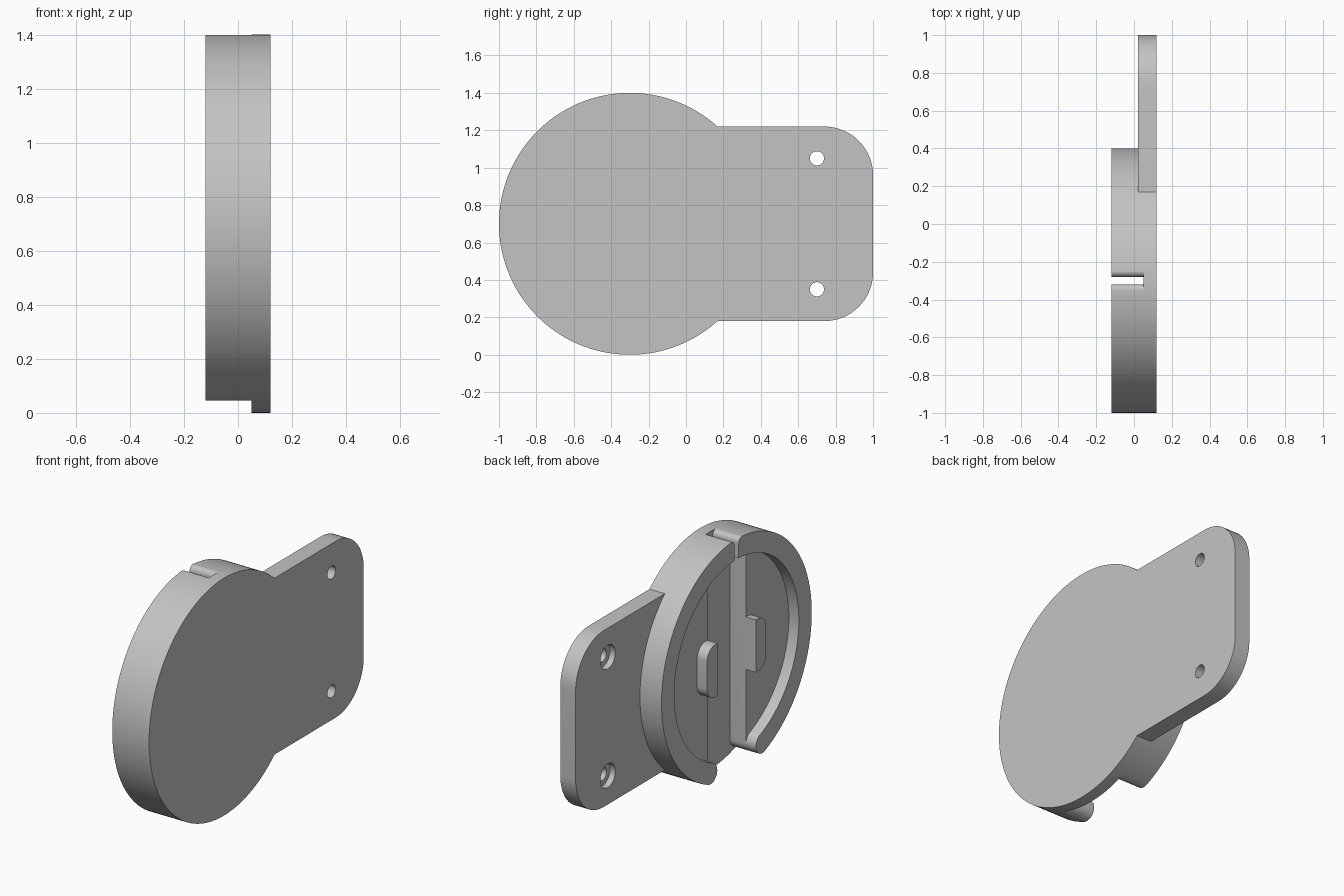
import bpy, bmesh
from math import cos, sin, radians, hypot, degrees, atan2

if "Cube" in bpy.data.objects:
    bpy.data.objects.remove(bpy.data.objects["Cube"], do_unlink=True)

CY, CZ = -0.3, 0.7            # centre of the round housing
OUTER, INNER = 0.7, 0.58      # ring radii
BACK, FRONT = 0.12, -0.12     # closed face and open face along x
FLOOR, DEEP = -0.055, 0.05    # pocket floor and channel floor
HALF = 0.18                   # half width of the channel
OPEN = -0.2                   # cutters start outside the open face

grey = bpy.data.materials.new("light_grey")
grey.use_nodes = True
grey.diffuse_color = (0.55, 0.55, 0.55, 1)
grey.node_tree.nodes["Principled BSDF"].inputs["Base Color"].default_value = (0.55, 0.55, 0.55, 1)


def arc(cx, cy, r, a0, a1, n=16):
    angles = [radians(a0 + (a1 - a0) * i / n) for i in range(n + 1)]
    return [(cx + r * cos(a), cy + r * sin(a)) for a in angles]


def circle(cx, cy, r, n):
    return arc(cx, cy, r, 0, 360, n)[:-1]


def flip(points):
    return [(-d, v) for d, v in reversed(points)]


def prism(name, points, x0, x1):
    """Extrude an outline, given relative to the housing centre, along x."""
    bm = bmesh.new()
    face = bm.faces.new([bm.verts.new((x0, CY + d, CZ + v)) for d, v in points])
    grown = bmesh.ops.extrude_face_region(bm, geom=[face])["geom"]
    for v in grown:
        if isinstance(v, bmesh.types.BMVert):
            v.co.x = x1
    bmesh.ops.recalc_face_normals(bm, faces=bm.faces)
    mesh = bpy.data.meshes.new(name)
    bm.to_mesh(mesh)
    bm.free()
    mesh.materials.append(grey)
    obj = bpy.data.objects.new(name, mesh)
    bpy.context.collection.objects.link(obj)
    return obj


def combine(target, tool, operation):
    mod = target.modifiers.new(tool.name, 'BOOLEAN')
    mod.operation, mod.solver, mod.object = operation, 'EXACT', tool
    bpy.context.view_layer.objects.active = target
    bpy.ops.object.modifier_apply(modifier=mod.name)
    bpy.data.objects.remove(tool, do_unlink=True)


# Round housing with its shallow pocket
body = prism("wall_mount_housing", circle(0, 0, OUTER, 160), FRONT, BACK)
combine(body, prism("pocket", circle(0, 0, INNER, 144), OPEN, FLOOR), 'DIFFERENCE')

# Two rounded lugs beside the channel
lug = arc(0.2, 0.08, 0.075, 90, 0, 10) + arc(0.2, -0.08, 0.075, 0, -90, 10)
lug = [(0.1, 0.155)] + lug + [(0.1, -0.155)]
for outline in (lug, flip(lug)):
    combine(body, prism("lug", outline, FRONT, 0), 'UNION')

# Mounting plate with rounded far corners
plate = [(0.25, 0.52)] + arc(1.04, 0.26, 0.26, 90, 0) + arc(1.04, -0.26, 0.26, 0, -90) + [(0.25, -0.52)]
combine(body, prism("mounting_plate", plate, 0.02, BACK), 'UNION')

# Channel: narrow slot at the top, wide rounded mouth at the bottom
cap_r = (OUTER - INNER) / 2
cap_d = HALF + cap_r
cap_v = -((OUTER - cap_r) ** 2 - cap_d ** 2) ** 0.5
cap_angle = degrees(atan2(cap_v, cap_d)) + 360
SLOT, ROUND = 0.02, 0.03
top_d = SLOT + ROUND
top_v = ((OUTER - ROUND) ** 2 - top_d ** 2) ** 0.5
top_angle = degrees(atan2(top_v, top_d))


def beyond(point):
    k = 0.85 / hypot(*point)
    return (point[0] * k, point[1] * k)


lip = arc(top_d, top_v, ROUND, top_angle, 180)
shoulder = arc(0, 0, INNER, 88.02, 71.92, 8)
mouth = arc(cap_d, cap_v, cap_r, 180, cap_angle)
side = [beyond(lip[0])] + lip + shoulder + mouth + [beyond(mouth[-1])]
combine(body, prism("channel", side + flip(side), OPEN, DEEP), 'DIFFERENCE')

# Inner rounding of the ring ends at the mouth
corner = arc(cap_d, cap_v, cap_r, 180, cap_angle - 180, 10) + [(0.1, -0.45), (0.1, cap_v)]
for outline in (corner, flip(corner)):
    combine(body, prism("ring_end_round", outline, OPEN, FLOOR), 'DIFFERENCE')

# Counterbored screw holes
for v in (-0.35, 0.35):
    combine(body, prism("screw_hole", circle(1, v, 0.038, 32), OPEN, 0.2), 'DIFFERENCE')
    combine(body, prism("counterbore", circle(1, v, 0.07, 40), OPEN, 0.055), 'DIFFERENCE')

bpy.ops.object.select_all(action='DESELECT')
body.select_set(True)
bpy.context.view_layer.objects.active = body
bpy.ops.object.shade_smooth_by_angle(angle=radians(30))
